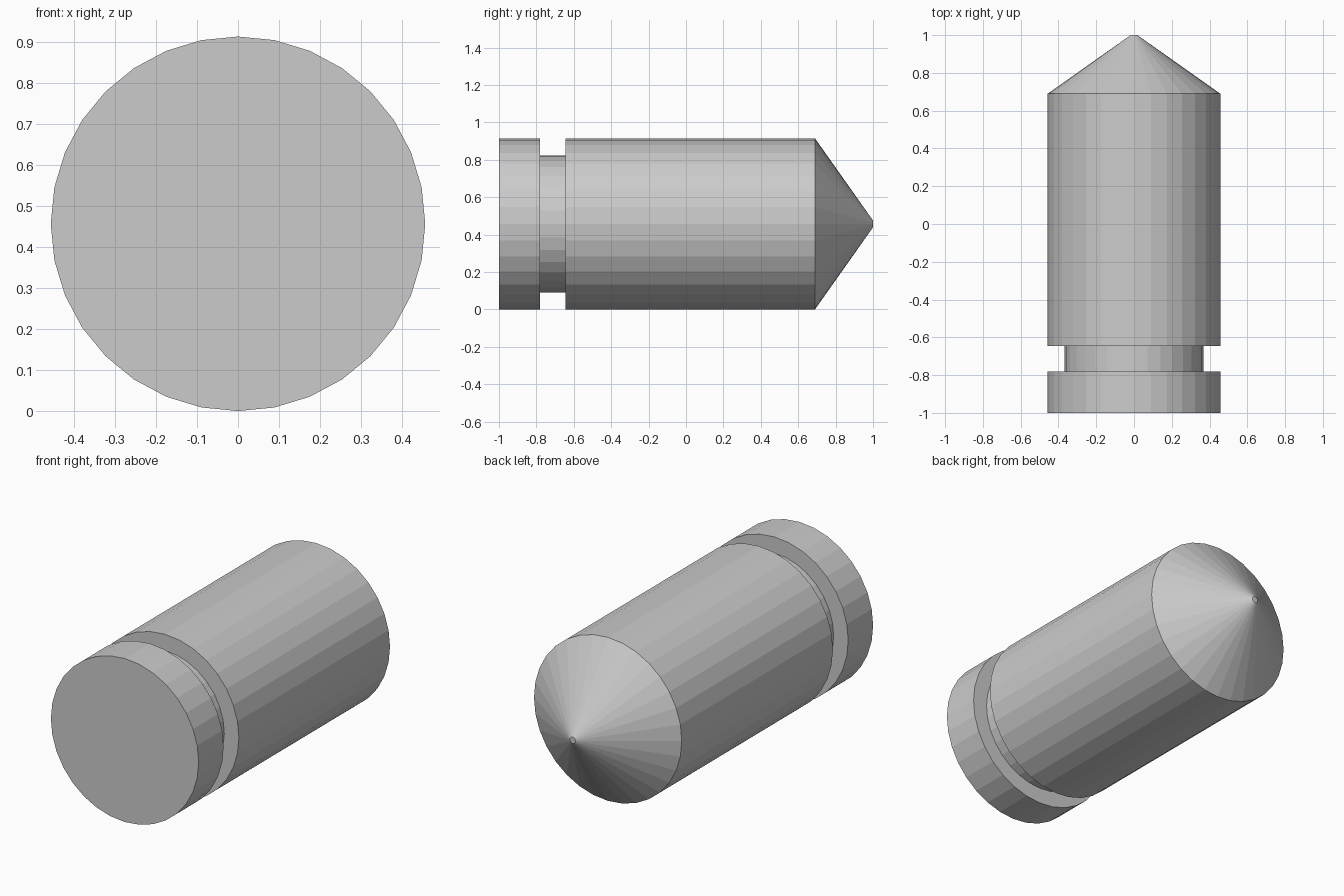
import bpy
import bmesh
from math import sin, cos, tau

cube = bpy.data.objects.get("Cube")
if cube:
    bpy.data.objects.remove(cube, do_unlink=True)

SIDES = 32
RADIUS = 0.457
NECK = 0.367

# Turned profile: (radius, y) from the flat base to the blunt tip
PROFILE = [
    (RADIUS, -1.0), (RADIUS, -0.78),   # base flange
    (NECK, -0.78), (NECK, -0.645),     # groove
    (RADIUS, -0.645), (RADIUS, 0.69),  # main barrel
    (0.018, 1.0),                      # conical tip
]

grey = bpy.data.materials.new("light grey")
grey.use_nodes = True
colour = (0.6, 0.6, 0.6, 1.0)
grey.diffuse_color = colour
grey.node_tree.nodes["Principled BSDF"].inputs["Base Color"].default_value = colour


def turned_part(name, profile, material):
    """Revolve a profile about the y axis, closed by flat end faces."""
    bm = bmesh.new()
    rings = []
    for radius, y in profile:
        angles = [tau * i / SIDES for i in range(SIDES)]
        rings.append([bm.verts.new((radius * sin(a), y, RADIUS + radius * cos(a)))
                      for a in angles])
    for near, far in zip(rings, rings[1:]):
        for i in range(SIDES):
            j = (i + 1) % SIDES
            bm.faces.new((near[i], near[j], far[j], far[i]))
    bm.faces.new(rings[0])
    bm.faces.new(rings[-1])
    bmesh.ops.recalc_face_normals(bm, faces=bm.faces)
    mesh = bpy.data.meshes.new(name)
    bm.to_mesh(mesh)
    bm.free()
    mesh.materials.append(material)
    obj = bpy.data.objects.new(name, mesh)
    bpy.context.collection.objects.link(obj)
    return obj


# Grooved pin with a pointed end, lying along y
turned_part("grooved_pointed_pin", PROFILE, grey)
